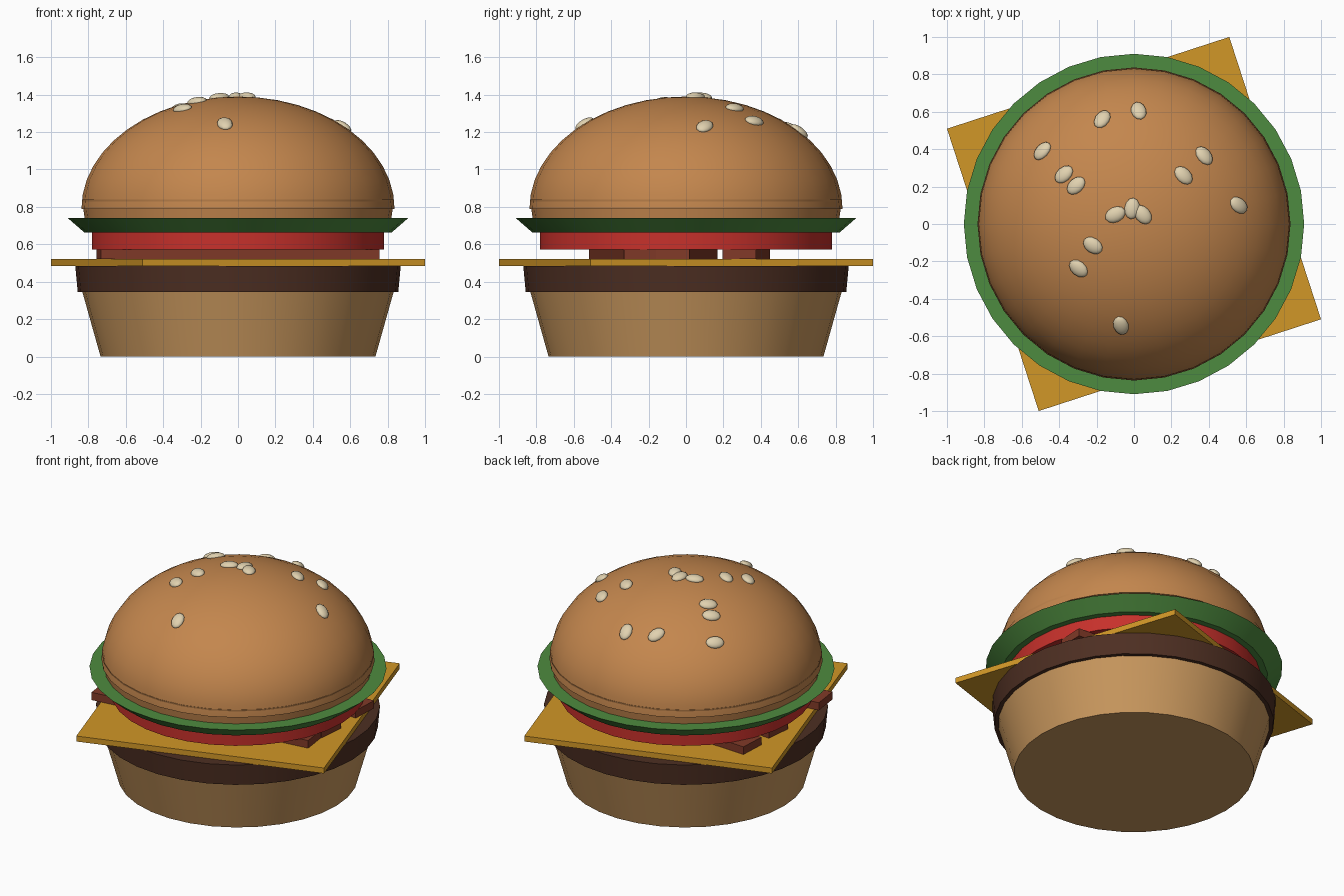
import bpy
from math import radians, cos, sin, sqrt
from mathutils import Vector, Matrix

if "Cube" in bpy.data.objects:
    bpy.data.objects.remove(bpy.data.objects["Cube"])

SIDES = 32


def material(name, rgb):
    m = bpy.data.materials.new(name)
    m.diffuse_color = (*rgb, 1)
    m.use_nodes = True
    m.node_tree.nodes["Principled BSDF"].inputs["Base Color"].default_value = m.diffuse_color
    return m


CRUST = material("crust", (0.55, 0.24, 0.075))
CRUMB = material("crumb", (0.58, 0.31, 0.11))
MEAT = material("meat", (0.075, 0.028, 0.016))
CHEESE = material("cheese", (0.64, 0.31, 0.02))
BACON = material("bacon", (0.22, 0.042, 0.021))
TOMATO = material("tomato", (0.57, 0.03, 0.024))
LETTUCE = material("lettuce", (0.076, 0.26, 0.05))
SEED = material("seed", (0.75, 0.64, 0.43))


def finish(name, mat, smooth=True):
    ob = bpy.context.object
    ob.name = name
    ob.data.materials.append(mat)
    if smooth:
        bpy.ops.object.shade_smooth_by_angle(angle=radians(35))
    return ob


def disc(name, mat, z0, z1, r0, r1):
    bpy.ops.mesh.primitive_cone_add(vertices=SIDES, radius1=r0, radius2=r1,
                                    depth=z1 - z0, location=(0, 0, (z0 + z1) / 2))
    return finish(name, mat)


def slab(name, mat, size, loc, turn):
    bpy.ops.mesh.primitive_cube_add(size=1, location=loc)
    ob = finish(name, mat, False)
    ob.scale = size
    ob.rotation_euler.z = radians(turn)
    return ob


# Round layers, bottom to top
disc("bottom_bun", CRUMB, 0, 0.345, 0.735, 0.832)
disc("patty", MEAT, 0.345, 0.485, 0.857, 0.87)
disc("tomato_slice", TOMATO, 0.573, 0.662, 0.78, 0.78)
disc("lettuce", LETTUCE, 0.662, 0.74, 0.82, 0.91)
disc("top_bun_base", CRUST, 0.74, 0.84, 0.82, 0.835)

# Cheese square and bacon strips
slab("cheese_slice", CHEESE, (1.587, 1.587, 0.037), (0, 0, 0.503), 18)
for i, (y, turn) in enumerate([(-0.335, 7.2), (0.004, -5.7), (0.322, -2.9)]):
    slab(f"bacon_strip_{i + 1}", BACON, (1.5, 0.18, 0.052), (0, y, 0.547), turn)

# Domed crown: revolved quarter ellipse
R, H, Z = 0.837, 0.6, 0.79
RINGS = 12
verts, faces = [], []
for j in range(RINGS):
    a = radians(90) * j / RINGS
    for i in range(SIDES):
        t = radians(360) * i / SIDES
        verts.append((R * cos(a) * cos(t), R * cos(a) * sin(t), Z + H * sin(a)))
verts.append((0, 0, Z + H))
for j in range(RINGS):
    for i in range(SIDES):
        k = (i + 1) % SIDES
        b = j * SIDES
        if j < RINGS - 1:
            faces.append((b + i, b + k, b + SIDES + k, b + SIDES + i))
        else:
            faces.append((b + i, b + k, len(verts) - 1))
faces.append(tuple(reversed(range(SIDES))))
mesh = bpy.data.meshes.new("top_bun_dome")
mesh.from_pydata(verts, [], faces)
dome = bpy.data.objects.new("top_bun_dome", mesh)
bpy.context.collection.objects.link(dome)
bpy.ops.object.select_all(action='DESELECT')
bpy.context.view_layer.objects.active = dome
dome.select_set(True)
finish("top_bun_dome", CRUST)

# Sesame seeds lying on the dome: x, y, heading
SEEDS = [(-.17, .56, 70), (.025, .605, 100), (-.49, .39, 45), (-.375, .265, 38),
         (-.31, .205, 40), (-.10, .05, 25), (-.01, .083, 82), (.047, .05, -50),
         (.375, .365, -52), (.265, .26, -45), (.56, .10, -25), (-.22, -.115, -32),
         (-.297, -.238, -38), (-.07, -.543, 100)]
for i, (x, y, heading) in enumerate(SEEDS):
    h = H * sqrt(1 - (x * x + y * y) / R ** 2)
    n = Vector((x / R ** 2, y / R ** 2, h / H ** 2)).normalized()
    d = Vector((cos(radians(heading)), sin(radians(heading)), 0))
    u = (d - n * d.dot(n)).normalized()
    basis = Matrix((u, n.cross(u), n)).transposed().to_4x4()
    bpy.ops.mesh.primitive_uv_sphere_add(segments=12, ring_count=8, radius=1)
    seed = finish(f"sesame_seed_{i + 1}", SEED)
    seed.matrix_world = (Matrix.Translation((x, y, Z + h)) @ basis
                         @ Matrix.Diagonal((0.057, 0.041, 0.024, 1)))
